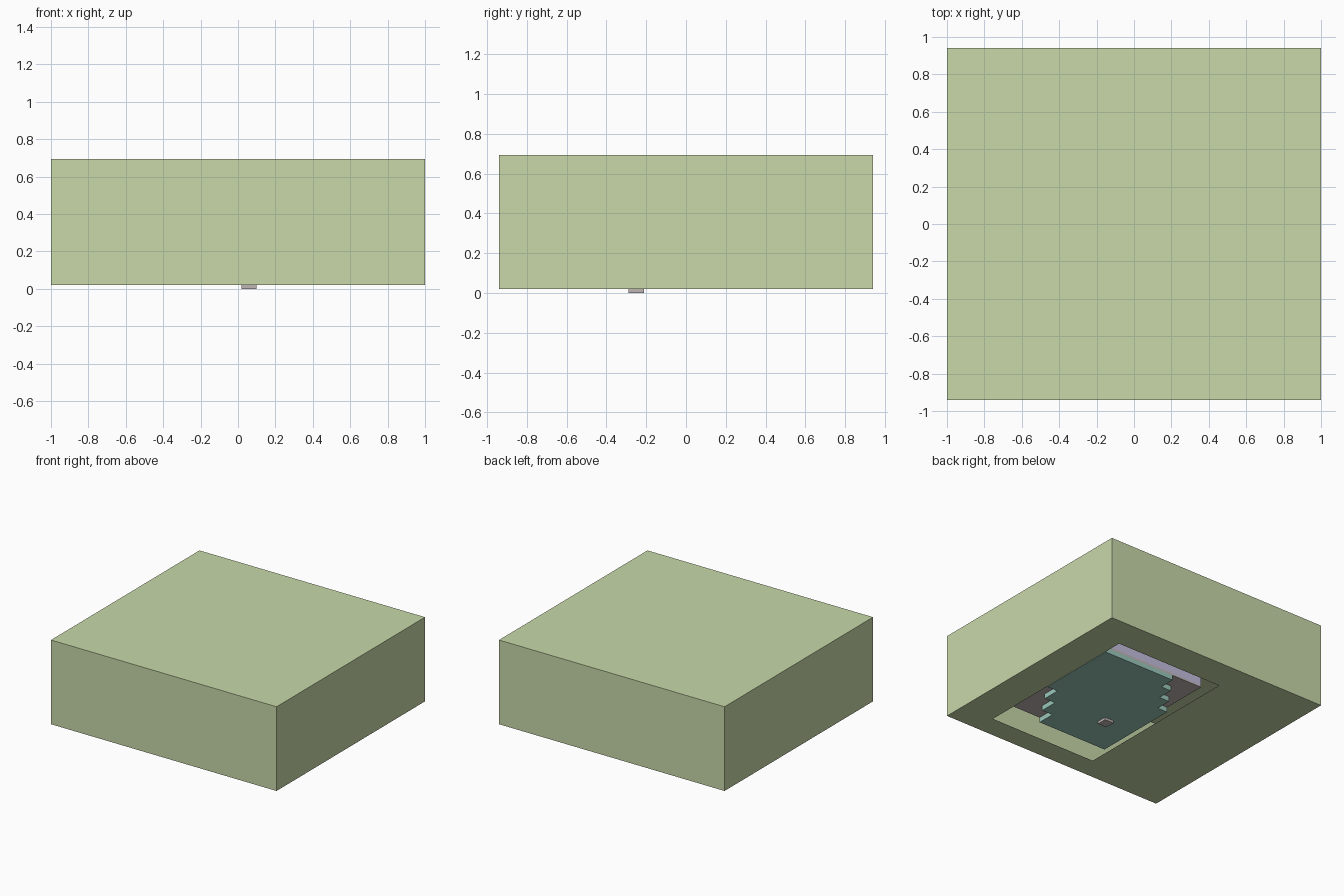
import bpy, bmesh

if "Cube" in bpy.data.objects:
    bpy.data.objects.remove(bpy.data.objects["Cube"])


def material(name, rgb):
    mat = bpy.data.materials.new(name)
    mat.diffuse_color = (*rgb, 1)
    mat.use_nodes = True
    mat.node_tree.nodes["Principled BSDF"].inputs["Base Color"].default_value = mat.diffuse_color
    return mat


def finish(name, bm, mat=None, fix=True):
    if fix:
        bmesh.ops.recalc_face_normals(bm, faces=bm.faces)
    me = bpy.data.meshes.new(name)
    bm.to_mesh(me)
    bm.free()
    ob = bpy.data.objects.new(name, me)
    bpy.context.collection.objects.link(ob)
    if mat:
        me.materials.append(mat)
    return ob


def rect(x0, x1, y0, y1):
    return [(x0, y0), (x1, y0), (x1, y1), (x0, y1)]


def prism(name, outline, z0, z1, mat=None):
    bm = bmesh.new()
    lo = [bm.verts.new((x, y, z0)) for x, y in outline]
    hi = [bm.verts.new((x, y, z1)) for x, y in outline]
    bm.faces.new(lo[::-1])
    bm.faces.new(hi)
    n = len(lo)
    for i in range(n):
        j = (i + 1) % n
        bm.faces.new((lo[i], lo[j], hi[j], hi[i]))
    return finish(name, bm, mat)


def stairs(a, b, count=3):
    """Stepped corner from a to b, x move first."""
    dx, dy = (b[0] - a[0]) / count, (b[1] - a[1]) / count
    x, y = a
    pts = [(x, y)]
    for _ in range(count):
        y += dy
        pts.append((x, y))
        x += dx
        pts.append((x, y))
    return pts


green = material("pale_green", (0.58, 0.69, 0.40))
teal = material("teal", (0.33, 0.58, 0.50))
mauve = material("grey_mauve", (0.53, 0.47, 0.46))
lavender = material("lavender", (0.55, 0.52, 0.74))

# Hollow outer shell: walls, lid and a bottom frame around the opening
bm = bmesh.new()
outer = rect(-1, 1, -0.94, 0.94)
opening = rect(-0.24, 0.715, -0.757, 0.682)
low = [bm.verts.new((x, y, 0.02)) for x, y in outer]
top = [bm.verts.new((x, y, 0.695)) for x, y in outer]
hole = [bm.verts.new((x, y, 0.02)) for x, y in opening]
bm.faces.new(top)
for i in range(4):
    j = (i + 1) % 4
    bm.faces.new((low[i], low[j], top[j], top[i]))
    bm.faces.new((low[j], low[i], hole[i], hole[j]))
finish("outer_shell", bm, green, fix=False)

# Inner body seen through the opening, with its base plate
X0, X1, Y0, Y1 = -0.2, 0.712, -0.575, 0.525
prism("inner_body", rect(X0, X1, Y0, Y1), 0.075, 0.3, lavender)
prism("base_plate", rect(X0, X1, Y0, Y1), 0.06, 0.075, mauve)

# Lower plate with two opposite corners cut in steps
outline = [(X0, Y0)]
outline += stairs((0.42, Y0), (X1, -0.14))
outline += [(X1, Y1)]
outline += stairs((0.07, Y1), (X0, 0.14))
prism("stepped_plate", outline, 0.02, 0.06, teal)

# Small foot under the plate
prism("foot", rect(0.02, 0.1, -0.29, -0.21), 0.0, 0.02, mauve)
